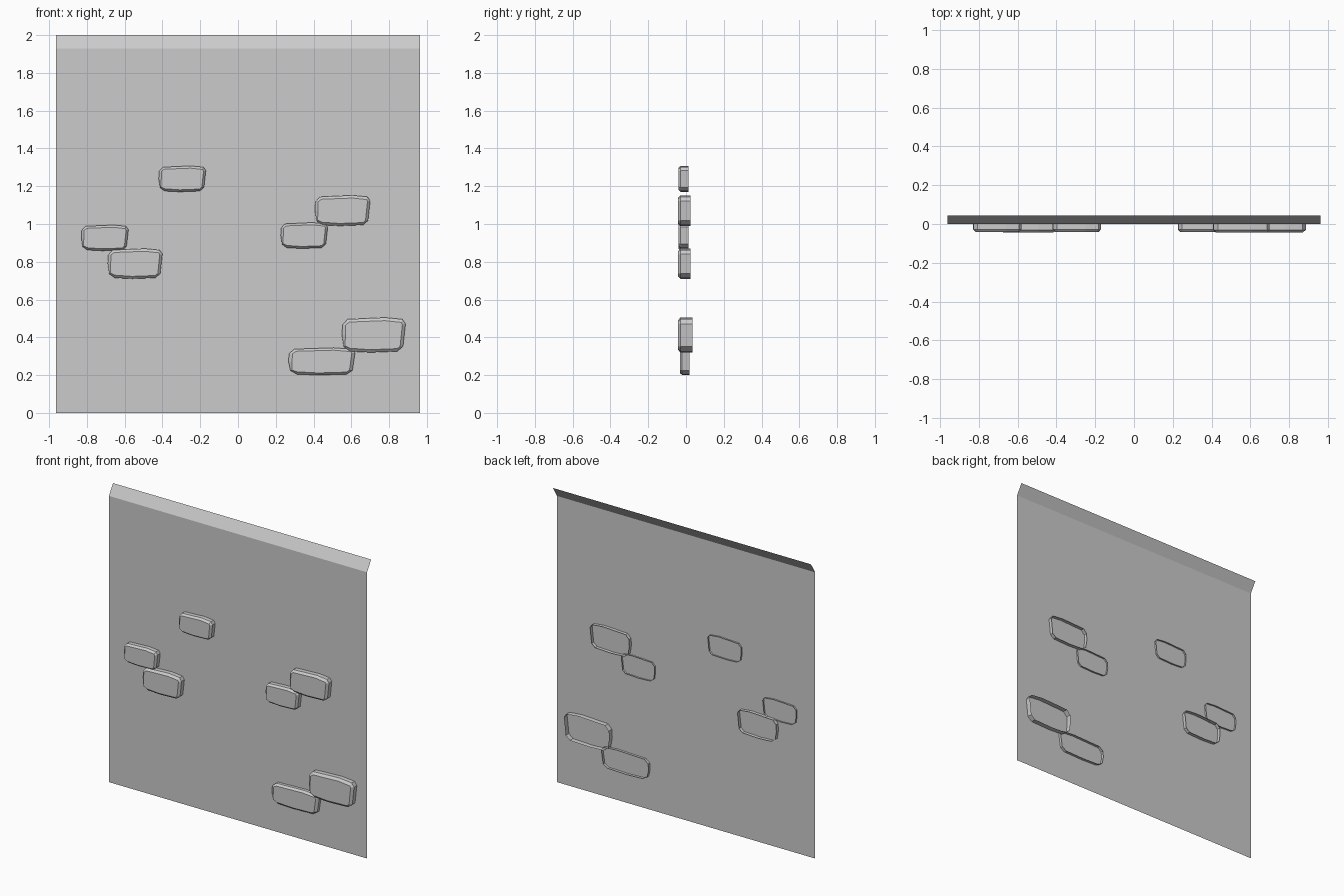
import bpy

# Unit outline of a worn brick (u across, v up) and its smaller front face
RIM = [(0.03, 0.16), (0.13, 0.03), (0.45, 0.0), (0.87, 0.03), (0.96, 0.17),
       (1.0, 0.82), (0.95, 0.95), (0.68, 1.0), (0.09, 0.95), (0.01, 0.79), (0.0, 0.5)]
FACE = [(0.05, 0.19), (0.13, 0.12), (0.45, 0.08), (0.87, 0.11), (0.915, 0.18),
        (0.95, 0.80), (0.93, 0.86), (0.68, 0.91), (0.12, 0.87), (0.06, 0.79), (0.055, 0.5)]


def add_mesh(name, verts, faces):
    mesh = bpy.data.meshes.new(name)
    mesh.from_pydata(verts, [], faces)
    mesh.update()
    obj = bpy.data.objects.new(name, mesh)
    bpy.context.collection.objects.link(obj)
    return obj


def brick(name, x0, x1, z0, z1, front, back):
    """Open-backed chamfered shell pushed through the wall."""
    def ring(outline, y):
        return [(x0 + u * (x1 - x0), y, z0 + v * (z1 - z0)) for u, v in outline]
    n = len(RIM)
    verts = ring(FACE, front) + ring(RIM, front + 0.013) + ring(RIM, back)
    faces = [tuple(range(n))]
    for r in (0, n):
        for i in range(n):
            j = (i + 1) % n
            faces.append((r + j, r + i, r + n + i, r + n + j))
    add_mesh(name, verts, faces)


# Wall sheet with the top strip folded back
W = 0.963
profile = [(0.0, 0.0), (0.0, 1.93), (0.043, 2.0)]
wall_verts = [(x, y, z) for y, z in profile for x in (-W, W)]
add_mesh("wall", wall_verts, [(0, 1, 3, 2), (2, 3, 5, 4)])

# Protruding bricks: x range, z range, front and back depth
bricks = [
    (-0.42, -0.17, 1.17, 1.308, -0.041, 0.012),
    (0.407, 0.70, 0.99, 1.152, -0.043, 0.023),
    (0.226, 0.475, 0.87, 1.008, -0.041, 0.012),
    (-0.83, -0.58, 0.858, 0.995, -0.041, 0.012),
    (-0.69, -0.40, 0.71, 0.87, -0.043, 0.023),
    (0.55, 0.887, 0.32, 0.505, -0.043, 0.034),
    (0.267, 0.62, 0.20, 0.345, -0.033, 0.018),
]
for k, b in enumerate(bricks, 1):
    brick(f"brick_{k}", *b)
